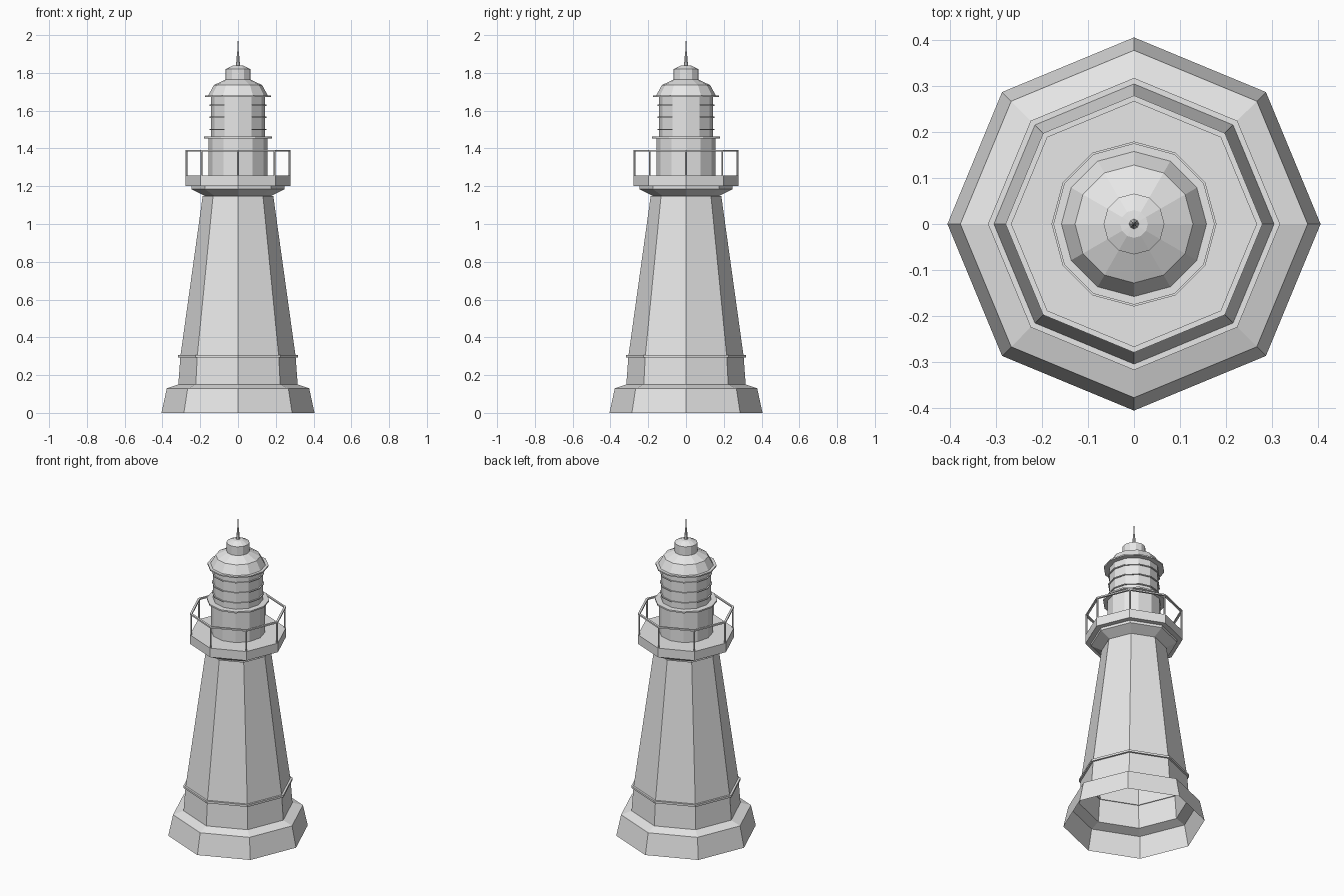
import bpy
import bmesh
from math import cos, sin, pi

cube = bpy.data.objects.get("Cube")
if cube:
    bpy.data.objects.remove(cube, do_unlink=True)

grey = bpy.data.materials.new("plain_grey")
grey.use_nodes = True
grey.diffuse_color = (0.8, 0.8, 0.8, 1)
grey.node_tree.nodes["Principled BSDF"].inputs["Base Color"].default_value = (0.8, 0.8, 0.8, 1)


def lathe(name, profile, sides, closed=False):
    """Turn a (radius, height) profile, listed bottom to top on the outside, about z."""
    bm = bmesh.new()
    rows = []
    for r, z in profile:
        if r == 0:
            rows.append([bm.verts.new((0, 0, z))] * sides)
        else:
            rows.append([bm.verts.new((r * cos(2 * pi * i / sides), r * sin(2 * pi * i / sides), z))
                         for i in range(sides)])
    pairs = list(zip(rows, rows[1:]))
    if closed:
        pairs.append((rows[-1], rows[0]))
    for low, high in pairs:
        for i in range(sides):
            j = (i + 1) % sides
            corners = [low[i], low[j], high[j], high[i]]
            bm.faces.new(list(dict.fromkeys(corners)))
    mesh = bpy.data.meshes.new(name)
    bm.to_mesh(mesh)
    bm.free()
    mesh.materials.append(grey)
    obj = bpy.data.objects.new(name, mesh)
    bpy.context.collection.objects.link(obj)
    return obj


def ring(name, inner, outer, z0, z1, sides):
    """Flat hoop with a rectangular section."""
    return lathe(name, [(inner, z0), (outer, z0), (outer, z1), (inner, z1)], sides, closed=True)


# Octagonal masonry, open underneath
lathe("plinth", [(0.405, 0), (0.377, 0.13), (0.316, 0.15)], 8)
lathe("lower_wall", [(0.316, 0.15), (0.305, 0.3)], 8)
ring("string_course", 0.3, 0.317, 0.294, 0.307, 8)
lathe("tower", [(0.305, 0.3), (0.187, 1.148)], 8)
lathe("corbel", [(0.175, 1.148), (0.247, 1.184), (0.247, 1.2)], 8)
lathe("gallery_deck", [(0, 1.2), (0.279, 1.2), (0.279, 1.257), (0, 1.257)], 8)

# Gallery railing
ring("gallery_rail", 0.266, 0.279, 1.383, 1.392, 8)
for i in range(8):
    angle = i * pi / 4
    post = lathe("gallery_post", [(0.0055, 1.257), (0.0055, 1.385)], 6)
    post.location = (0.272 * cos(angle), 0.272 * sin(angle), 0)

# Twelve-sided lantern room
lathe("lantern_base", [(0.155, 1.257), (0.155, 1.455)], 12)
ring("lantern_walk", 0.13, 0.179, 1.453, 1.462, 12)
lathe("lantern_glazing", [(0.143, 1.46), (0.143, 1.68)], 12)
for i in range(3):
    z = 1.501 + i * 0.064
    ring("glazing_bar", 0.14, 0.15, z - 0.003, z + 0.003, 12)
ring("roof_eave", 0.13, 0.175, 1.673, 1.681, 12)

# Dome, vent cap and spire
lathe("dome_roof", [(0.158, 1.68), (0.128, 1.735), (0.066, 1.765)], 12)
lathe("vent_cap", [(0.066, 1.76), (0.066, 1.82), (0.03, 1.838), (0, 1.841)], 12)
lathe("spire", [(0.011, 1.835), (0.005, 1.91), (0.0035, 1.915), (0, 2.0)], 8)
